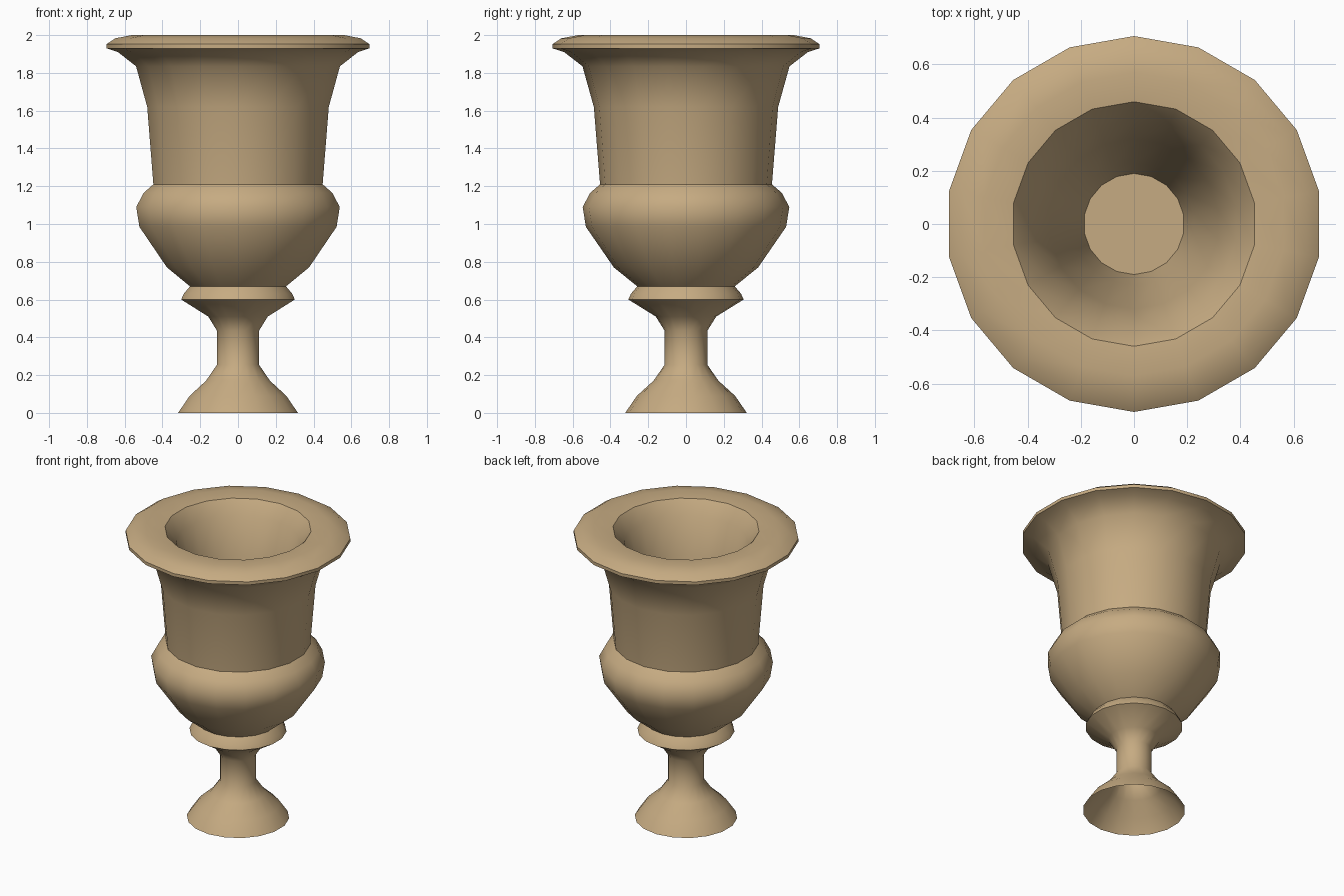
import bpy, bmesh, math

if "Cube" in bpy.data.objects:
    bpy.data.objects.remove(bpy.data.objects["Cube"])

SIDES = 18
stone = bpy.data.materials.new("sandstone")
stone.diffuse_color = (0.565, 0.407, 0.223, 1)
stone.use_nodes = True
stone.node_tree.nodes["Principled BSDF"].inputs["Base Color"].default_value = stone.diffuse_color


def lathe(name, profile, cap_last=False):
    """Revolve (radius, z) points about z, with a corner on the +y axis."""
    bm = bmesh.new()
    rings = []
    for r, z in profile:
        rings.append([bm.verts.new((r * math.sin(2 * math.pi * i / SIDES),
                                    r * math.cos(2 * math.pi * i / SIDES), z))
                      for i in range(SIDES)])
    for a, b in zip(rings, rings[1:]):
        for i in range(SIDES):
            j = (i + 1) % SIDES
            bm.faces.new((a[j], a[i], b[i], b[j]))
    if cap_last:
        bm.faces.new(rings[-1][::-1])
    mesh = bpy.data.meshes.new(name)
    bm.to_mesh(mesh)
    bm.free()
    mesh.materials.append(stone)
    obj = bpy.data.objects.new(name, mesh)
    bpy.context.collection.objects.link(obj)
    bpy.ops.object.select_all(action='DESELECT')
    obj.select_set(True)
    bpy.context.view_layer.objects.active = obj
    bpy.ops.object.shade_smooth_by_angle(angle=math.radians(42))
    return obj


# Urn: hollow foot, stem, collar, bowl, neck, rim, then the funnel inside and its floor
foot = [(0.322, 0), (0.26, 0.09), (0.172, 0.17), (0.113, 0.255)]
stem = [(0.113, 0.435), (0.16, 0.51)]
collar = [(0.305, 0.60), (0.292, 0.63), (0.258, 0.67)]
bowl = [(0.382, 0.77), (0.53, 0.985), (0.547, 1.09), (0.507, 1.165), (0.455, 1.21)]
neck = [(0.488, 1.62), (0.548, 1.835), (0.645, 1.91)]
rim = [(0.707, 1.93), (0.707, 1.952), (0.66, 1.983), (0.57, 2.0), (0.46, 1.99)]
inside = [(0.39, 1.90), (0.32, 1.66), (0.23, 1.25), (0.19, 1.05)]
lathe("urn", foot + stem + collar + bowl + neck + rim + inside, cap_last=True)
